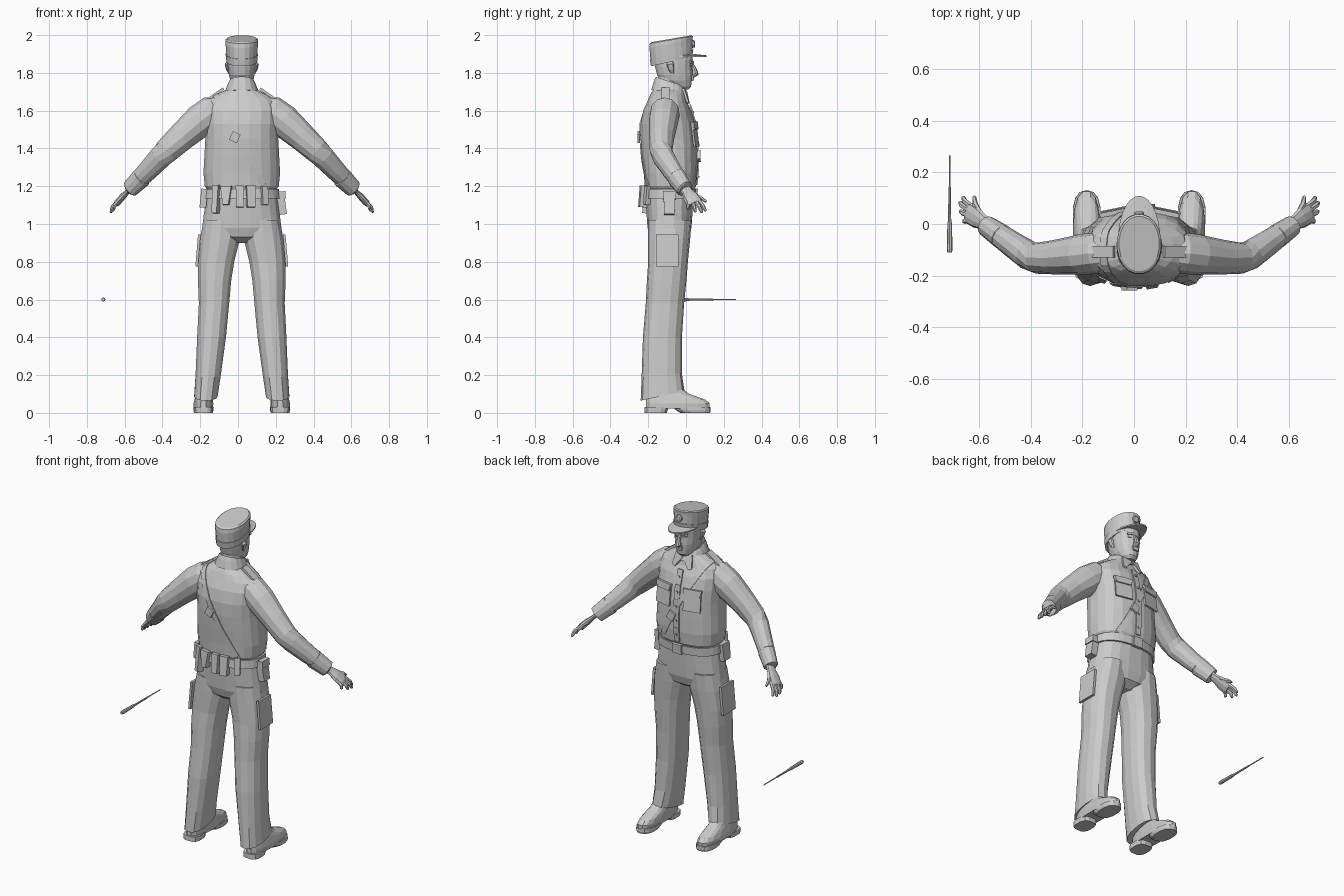
import bpy, bmesh
from math import sin, cos, pi, copysign
from mathutils import Vector as V, Matrix
from mathutils.bvhtree import BVHTree

def finish(name, bm, flip=True):
    if flip:
        bmesh.ops.recalc_face_normals(bm, faces=bm.faces)
    me = bpy.data.meshes.new(name)
    bm.to_mesh(me)
    ob = bpy.data.objects.new(name, me)
    bpy.context.collection.objects.link(ob)
    tree = BVHTree.FromBMesh(bm)
    bm.free()
    return tree

def skin(name, rings, caps=True, closed=False):
    """Join rings of points with quads; cap the ends or close the loop."""
    bm = bmesh.new()
    vs = [[bm.verts.new(p) for p in r] for r in rings]
    pairs = list(zip(vs, vs[1:])) + ([(vs[-1], vs[0])] if closed else [])
    for a, b in pairs:
        for i in range(len(a)):
            j = (i + 1) % len(a)
            bm.faces.new((a[i], a[j], b[j], b[i]))
    if caps and not closed:
        bm.faces.new(vs[0])
        bm.faces.new(vs[-1])
    return finish(name, bm)

def loft(name, rows, n=16, p=2.4, side=1, caps=True):
    """Rows: z, half width, back y, front y, [tilt, centre x]."""
    rings = []
    for row in rows:
        z, rx, yb, yf, dz, cx = (list(row) + [0, 0])[:6]
        ring = []
        for i in range(n):
            a = 2 * pi * (i + .5) / n
            c, s = [copysign(abs(f) ** (2 / p), f) for f in (cos(a), sin(a))]
            ring.append((side * (cx + rx * c), (yb + yf) / 2 + (yf - yb) / 2 * s, z + dz * s / 2))
        rings.append(ring)
    return skin(name, rings, caps)

def tube(name, pts, n=10, flat=1, ref=(0, 0, 1), side=1):
    """Points: x, y, z, radius. The wide axis follows ref."""
    P = [V((side * q[0], q[1], q[2])) for q in pts]
    rings = []
    for i, q in enumerate(pts):
        t = (P[min(i + 1, len(P) - 1)] - P[max(i - 1, 0)]).normalized()
        b = (V(ref) - t * V(ref).dot(t)).normalized()
        c = t.cross(b)
        rings.append([P[i] + b * q[3] * cos(2 * pi * k / n) + c * q[3] * flat * sin(2 * pi * k / n) for k in range(n)])
    return skin(name, rings)

def band(name, tree, c, u, v, width, thick, n=40):
    """Strap hugging a body in the plane u, v around c."""
    c, u, v = V(c), V(u).normalized(), V(v).normalized()
    w = u.cross(v) * width / 2
    rings = []
    for k in range(n):
        d = u * cos(2 * pi * k / n) + v * sin(2 * pi * k / n)
        a, b = tree.ray_cast(c + w, d)[0], tree.ray_cast(c - w, d)[0]
        if a and b:
            rings.append([a + d * thick, b + d * thick, b - d * thick, a - d * thick])
    skin(name, rings, closed=True)

def plate(name, tree, start, d, size, taper=1, roll=0):
    """Box of width, height, depth sitting on the surface hit by a ray."""
    d = V(d)
    hit, nrm, _, _ = tree.ray_cast(V(start), d)
    if nrm.dot(d) > 0:
        nrm = -nrm
    up = V((0, 0, 1)) if abs(d.z) < .9 else V((0, 1, 0))
    x = up.cross(nrm).normalized()
    m = Matrix((x, nrm.cross(x), nrm)).transposed().to_4x4()
    m.translation = hit
    bm = bmesh.new()
    bmesh.ops.create_cube(bm, size=1)
    for q in bm.verts:
        k = taper if q.co.y < 0 else 1
        q.co = V((q.co.x * size[0] * k, q.co.y * size[1], q.co.z * size[2] + size[2] * .35))
    bmesh.ops.transform(bm, matrix=m @ Matrix.Rotation(roll, 4, 'Z'), verts=bm.verts)
    finish(name, bm)

# shirt, neck and collar
torso = loft("shirt", [(1.175, .18, -.21, .04), (1.2, .198, -.22, .055), (1.27, .205, -.225, .062),
    (1.36, .2, -.235, .062), (1.45, .195, -.242, .06), (1.53, .198, -.242, .05), (1.6, .2, -.228, .03),
    (1.65, .185, -.205, .005), (1.685, .135, -.19, -.005), (1.71, .085, -.175, -.005), (1.73, .065, -.165, -.02)], 20)
loft("neck", [(1.66, .062, -.155, -.01), (1.73, .058, -.15, -.015), (1.8, .058, -.15, -.03)], 12, 2)
loft("collar", [(1.695, .092, -.185, .01, -.03), (1.735, .076, -.172, -.004, -.04), (1.755, .066, -.162, -.012, -.05),
    (1.745, .06, -.155, -.018, -.05)], 16, 2.2)

# trousers, legs and shoes
hips = loft("trouser_top", [(1.2, .185, -.21, .045), (1.13, .192, -.215, .04), (1.05, .203, -.21, .035),
    (.98, .212, -.205, .03), (.93, .17, -.19, .015), (.9, .06, -.15, -.03)], 20)
for s in (-1, 1):
    leg = loft("trouser_leg", [(1.02, .095, -.2, .03, 0, .108), (.92, .108, -.2, .022, 0, .116), (.8, .098, -.2, .01, 0, .136),
        (.7, .09, -.207, .002, 0, .144), (.58, .082, -.213, -.01, 0, .147), (.4, .078, -.228, -.022, 0, .16),
        (.2, .068, -.235, -.022, .02, .178), (.09, .063, -.24, -.008, .05, .19)], 14, 2.3, s)
    plate("thigh_pocket", leg, (s * .4, -.1, .86), (-s, 0, 0), (.12, .17, .014))
    loft("shoe", [(.022, .052, -.215, .128, 0, .203), (.05, .053, -.215, .128, 0, .203), (.075, .049, -.215, .105, -.01, .201),
        (.1, .046, -.21, .02, 0, .198), (.15, .042, -.2, -.05, 0, .195)], 16, 2.5, s)
    loft("shoe_heel", [(0, .05, -.22, -.1, 0, .203), (.03, .052, -.22, -.09, 0, .203)], 12, 3, s)
    loft("shoe_sole", [(0, .05, -.03, .127, 0, .203), (.012, .054, -.05, .131, 0, .203), (.03, .054, -.07, .131, 0, .203)], 14, 2.4, s)

    # sleeves and cuffs
    tube("sleeve", [(.1, -.11, 1.6, .075), (.165, -.112, 1.588, .088), (.22, -.118, 1.548, .088), (.32, -.128, 1.46, .075),
        (.395, -.132, 1.39, .067), (.43, -.12, 1.355, .063), (.5, -.072, 1.28, .055), (.545, -.04, 1.235, .05)], 12, .9, side=s)
    tube("cuff", [(.525, -.054, 1.252, .05), (.53, -.05, 1.247, .056), (.59, -.008, 1.187, .048), (.592, -.006, 1.185, .04)], 12, .85, side=s)

    # hands
    tube("palm", [(.575, -.015, 1.2, .03), (.605, .008, 1.17, .031), (.63, .025, 1.145, .042), (.655, .042, 1.117, .044),
        (.663, .048, 1.108, .036)], 10, .42, (0, 1, 0), s)
    fingers = {"index": ((.652, .07, 1.12), (.683, .105, 1.068)), "middle": ((.66, .055, 1.115), (.695, .085, 1.06)),
               "ring": ((.66, .036, 1.113), (.693, .05, 1.063)), "little": ((.655, .016, 1.117), (.678, .008, 1.078)),
               "thumb": ((.615, .04, 1.155), (.64, .108, 1.118))}
    for f, (a, b) in fingers.items():
        a, b = V(a), V(b)
        mid = a.lerp(b, .55) + V((.006, 0, .004))
        tube(f + "_finger", [(*a, .012), (*mid, .011), (*a.lerp(b, .92), .008), (*b, .004)], 6, 1, (0, 1, 0), s)

    # shoulder straps, chest pockets, collar points
    plate("shoulder_strap", torso, (s * .145, -.108, 2), (0, 0, -1), (.125, .045, .014))
    plate("chest_pocket", torso, (s * .095, 1, 1.47), (0, -1, 0), (.105, .12, .01))
    plate("pocket_flap", torso, (s * .095, 1, 1.52), (0, -1, 0), (.115, .04, .018), .8)
    plate("collar_point", torso, (s * .04, 1, 1.672), (0, -1, 0), (.06, .075, .014), .35, s * -.35)

# button strip
for i in range(5):
    z = 1.25 + i * .085
    plate("placket", torso, (0, 1, z), (0, -1, 0), (.035, .088, .008))
    plate("button", torso, (0, 1, z), (0, -1, 0), (.012, .012, .014))

# belts
band("waist_belt", hips, (0, -.085, 1.16), (1, 0, 0), (0, 1, 0), .05, .012)
band("cross_strap", torso, (-.015, -.09, 1.45), (.243, 0, -.46), (0, 1, 0), .032, .006, 48)
plate("belt_buckle", hips, (0, 1, 1.16), (0, -1, 0), (.06, .058, .024))
plate("strap_buckle", torso, (-.037, -1, 1.46), (0, 1, 0), (.045, .05, .02), 1, -.45)
plate("strap_buckle", torso, (.03, 1, 1.36), (0, -1, 0), (.045, .05, .02), 1, -.45)

# pouches on the belt: x, z, width, height, depth, taper
for x, z, w, h, t, k in ((-.13, 1.13, .035, .15, .04, .8), (-.08, 1.15, .06, .1, .04, .5), (-.01, 1.145, .045, .115, .04, .85),
                         (.045, 1.145, .05, .115, .04, .85), (.115, 1.15, .035, .1, .03, .9)):
    plate("back_pouch", hips, (x, -1, z), (0, 1, 0), (w, h, t), k)
plate("side_pouch", hips, (1, -.088, 1.105), (-1, 0, 0), (.062, .115, .045), .9)
plate("side_pouch_flap", hips, (1, -.088, 1.15), (-1, 0, 0), (.068, .04, .052))
plate("side_case", hips, (-1, -.11, 1.135), (1, 0, 0), (.07, .1, .035), .9)

# head and face
head = loft("head", [(1.712, .028, -.05, .012), (1.728, .046, -.09, .028), (1.76, .062, -.135, .032), (1.79, .069, -.155, .036),
    (1.83, .074, -.165, .034), (1.87, .076, -.17, .038), (1.92, .07, -.16, .03)], 16, 2.2)
tube("nose", [(0, .03, 1.85, .008), (0, .046, 1.815, .013), (0, .05, 1.798, .019), (0, .032, 1.786, .015)], 8, 1, (0, 1, 0))
for z, w in ((1.772, .042), (1.762, .036)):
    plate("lip", head, (0, 1, z), (0, -1, 0), (w, .01, .012), .8)
for s in (-1, 1):
    plate("brow", head, (s * .032, 1, 1.856), (0, -1, 0), (.035, .012, .01))
    plate("eye", head, (s * .03, 1, 1.838), (0, -1, 0), (.022, .01, .005))
    tube("ear", [(.066, -.07, 1.795, .008), (.076, -.078, 1.82, .016), (.08, -.083, 1.845, .02), (.072, -.08, 1.862, .01)],
         8, .5, (0, 1, 0), s)

# cap with band, peak and badge
cap = loft("cap", [(1.865, .079, -.183, .03, .05), (1.9, .082, -.19, .035, .05), (1.955, .087, -.195, .035, .045),
    (1.975, .086, -.193, .038, .04), (1.981, .078, -.183, .03, .036)], 20, 2.1)
loft("cap_band", [(1.86, .082, -.187, .034, .05), (1.898, .086, -.193, .04, .05)], 20, 2.1)
peak = []
for i in range(13):
    a = pi * (i / 12 * .86 + .07)
    inn = V((.078 * cos(a), -.075 + .108 * sin(a), 1.885 + .012 * sin(a)))
    k = sin(a) ** .8
    out = inn + V((.004 * cos(a), .076 * k, .004 - .012 * k))
    h = V((0, 0, .004))
    peak.append([inn + h, out + h, out - h, inn - h])
skin("cap_peak", peak)
tube("cap_badge", [(0, .025, 1.952, .02), (0, .044, 1.954, .02), (0, .048, 1.954, .014)], 10)

# everything worn sits slightly right of the centre line
for ob in bpy.context.collection.objects:
    ob.location.x = .02

# baton beside the figure
tube("baton", [(-.713, -.11, .6, .009), (-.713, -.1, .6, .011), (-.713, .0, .6, .009), (-.713, .02, .6, .006),
    (-.713, .14, .6, .005), (-.713, .145, .6, .0035), (-.713, .265, .6, .003)], 8)
